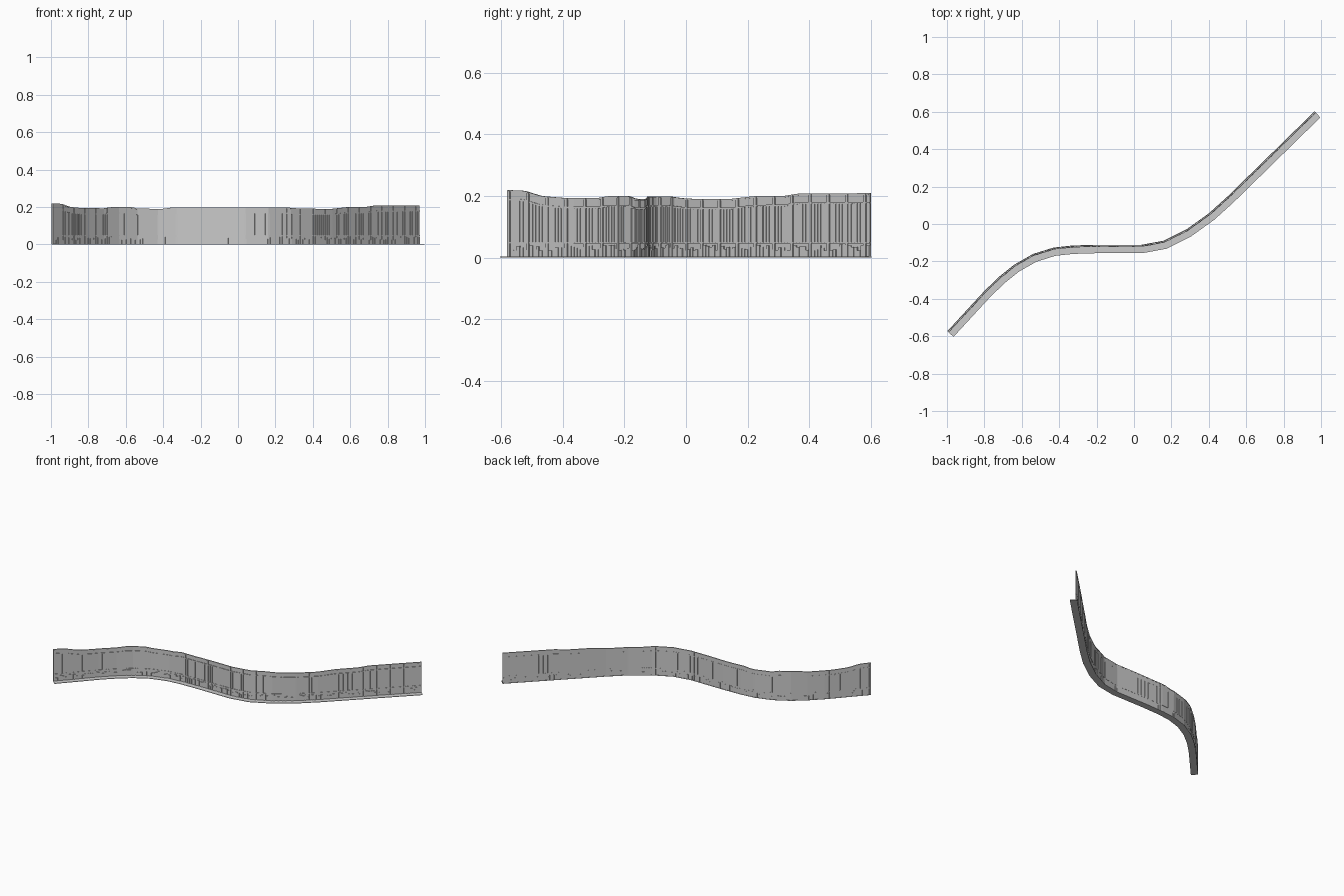
import bpy, bmesh, math, random
from mathutils import Vector

if "Cube" in bpy.data.objects:
    bpy.data.objects.remove(bpy.data.objects["Cube"])

random.seed(4)

# Rear edge of the winding strip, seen from the top
BACK = [Vector(p) for p in [
    (-0.998, -0.573), (-0.80, -0.358), (-0.72, -0.281), (-0.64, -0.217), (-0.54, -0.16),
    (-0.43, -0.126), (-0.33, -0.115), (-0.2, -0.111), (0.04, -0.111), (0.16, -0.089),
    (0.28, -0.029), (0.40, 0.057), (0.50, 0.147), (0.965, 0.602)]]
# Wall top height along x
TOP = [(-1, .219), (-.95, .217), (-.9, .2), (-.84, .194), (-.72, .193), (-.68, .199),
       (-.57, .199), (-.54, .191), (-.4, .19), (-.35, .198), (-.24, .196), (-.1, .198),
       (.25, .198), (.33, .191), (.5, .19), (.58, .199), (.68, .2), (.73, .208), (1, .209)]


# Mitred sideways direction at each path point (towards the front)
def miters():
    out = []
    for i in range(len(BACK)):
        a = (BACK[max(i, 1)] - BACK[max(i, 1) - 1]).normalized()
        j = min(i + 1, len(BACK) - 1)
        b = (BACK[j] - BACK[j - 1]).normalized()
        t = (a + b).normalized()
        out.append(Vector((t.y, -t.x)) / t.dot(a))
    return out


MITER = miters()
DIST = [0.0]
for p, q in zip(BACK, BACK[1:]):
    DIST.append(DIST[-1] + (q - p).length)
LENGTH = DIST[-1]


def point(s, d):
    """Position at distance s along the path, d in from the rear edge."""
    i = 0
    while i < len(DIST) - 2 and s > DIST[i + 1]:
        i += 1
    t = (s - DIST[i]) / (DIST[i + 1] - DIST[i])
    return BACK[i].lerp(BACK[i + 1], t) + MITER[i].lerp(MITER[i + 1], t) * d


def top(s):
    x = point(s, 0).x
    for (x0, h0), (x1, h1) in zip(TOP, TOP[1:]):
        if x <= x1:
            return h0 + (h1 - h0) * (x - x0) / (x1 - x0)
    return TOP[-1][1]


def sweep(bm, stations, d0, d1, low, high):
    """Closed rectangular bar along the path; low and high are functions of s."""
    rings = []
    for s in stations:
        a, b = point(s, d0), point(s, d1)
        z0, z1 = low(s), high(s)
        rings.append([bm.verts.new((p.x, p.y, z)) for p, z in
                      ((a, z0), (b, z0), (b, z1), (a, z1))])
    for r, q in zip(rings, rings[1:]):
        for k in range(4):
            bm.faces.new((r[k], r[(k + 1) % 4], q[(k + 1) % 4], q[k]))
    bm.faces.new(rings[0][::-1])
    bm.faces.new(rings[-1])


def finish(bm, name):
    bmesh.ops.recalc_face_normals(bm, faces=bm.faces)
    me = bpy.data.meshes.new(name)
    bm.to_mesh(me)
    bm.free()
    ob = bpy.data.objects.new(name, me)
    bpy.context.collection.objects.link(ob)


def const(z):
    return lambda s: z


def below(dz):
    return lambda s: top(s) - dz


FINE = sorted(set(DIST + [LENGTH * i / 120 for i in range(121)]))

# Flat walkway
bm = bmesh.new()
sweep(bm, DIST, 0, 0.045, const(0), const(0.003))
finish(bm, "walkway")

# Thin wall core with the uneven top edge
bm = bmesh.new()
sweep(bm, FINE, 0.003, 0.007, const(0.003), below(0))
finish(bm, "wall_core")

# Upper and lower rails
bm = bmesh.new()
sweep(bm, FINE, 0.002, 0.0105, below(0.034), below(0.028))
sweep(bm, FINE, 0.002, 0.0105, const(0.045), const(0.051))
sweep(bm, FINE, 0.002, 0.0085, below(0.005), below(0))
finish(bm, "rails")

# Upright boards, posts and low skirting blocks
boards, posts, blocks = bmesh.new(), bmesh.new(), bmesh.new()
count = 170
step = LENGTH / count
for i in range(count):
    s = i * step
    if i % 6 == 0:
        sweep(posts, [s, s + step * 0.8], 0.002, 0.011, const(0.003), below(0.002))
        continue
    front = random.uniform(0.0075, 0.0095)
    sweep(boards, [s + step * 0.1, s + step * 0.85], 0.002, front, const(0.051), below(0.034))
    h = random.uniform(0.022, 0.042)
    sweep(blocks, [s + step * 0.05, s + step * 0.95], 0.002, random.uniform(0.009, 0.012),
          const(0.003), const(h))
finish(boards, "upright_boards")
finish(posts, "posts")
finish(blocks, "skirting_blocks")
